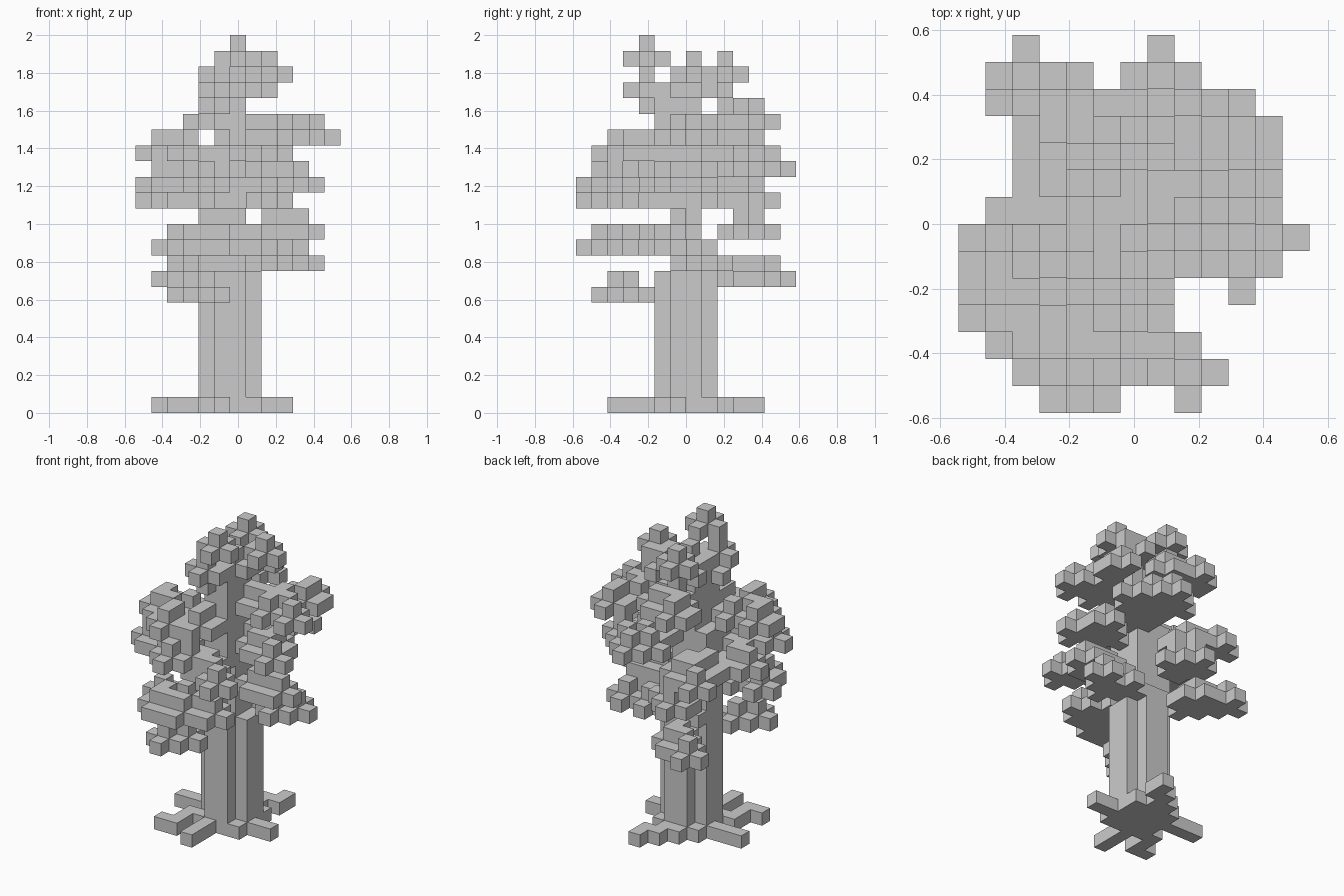
import bpy
import bmesh
from mathutils import Vector

cube = bpy.data.objects.get("Cube")
if cube:
    bpy.data.objects.remove(cube, do_unlink=True)

UNIT = 2 / 24                       # edge length of one block
ORIGIN = Vector((-6.5, -7, 0))      # corner of the block grid

grey = bpy.data.materials.new("plain grey")
grey.use_nodes = True
colour = (0.6, 0.6, 0.6, 1)
grey.diffuse_color = colour
grey.node_tree.nodes["Principled BSDF"].inputs["Base Color"].default_value = colour


def box(x0, x1, y0, y1, z0, z1):
    """All cells of an inclusive block range."""
    return {(x, y, z) for x in range(x0, x1 + 1)
            for y in range(y0, y1 + 1) for z in range(z0, z1 + 1)}


def tuft(z, x, y):
    """Cross of five blocks with one block on top."""
    return (box(x - 1, x + 1, y, y, z, z) | box(x, x, y - 1, y + 1, z, z)
            | {(x, y, z + 1)})


def bough(z, *tips):
    """Spray of tufts growing on one level."""
    cells = set()
    for x, y in tips:
        cells |= tuft(z, x, y)
    return cells


def root(*points):
    """Run of ground blocks through the given cells."""
    cells = set()
    for (ax, ay), (bx, by) in zip(points, points[1:]):
        cells |= box(min(ax, bx), max(ax, bx), min(ay, by), max(ay, by), 0, 0)
    return cells


def build(name, cells, solid):
    """Skin the cells, leaving out faces hidden by neighbouring blocks."""
    bm = bmesh.new()
    for cell in sorted(cells):
        centre = Vector(cell) + Vector((0.5, 0.5, 0.5))
        for axis in range(3):
            for sign in (-1, 1):
                n = Vector((0, 0, 0))
                n[axis] = sign
                if tuple(int(a + b) for a, b in zip(cell, n)) in solid:
                    continue
                u = Vector((0, 0, 0))
                u[(axis + 1) % 3] = 0.5
                v = n.cross(u)
                corners = (-u - v, u - v, u + v, v - u)
                bm.faces.new([bm.verts.new((centre + n / 2 + c + ORIGIN) * UNIT)
                              for c in corners])
    bmesh.ops.remove_doubles(bm, verts=bm.verts, dist=UNIT / 100)
    mesh = bpy.data.meshes.new(name)
    bm.to_mesh(mesh)
    bm.free()
    mesh.materials.append(grey)
    obj = bpy.data.objects.new(name, mesh)
    bpy.context.collection.objects.link(obj)


# Trunk: thick notched column, then a stem that thins upward
trunk = box(4, 7, 6, 7, 0, 8) | box(5, 6, 5, 8, 0, 8)
trunk |= box(4, 6, 6, 8, 9, 9) | box(4, 6, 6, 7, 10, 12)
trunk |= box(4, 6, 5, 7, 13, 15) | box(5, 6, 5, 7, 16, 20)

# Roots spreading over the ground
roots = box(4, 7, 5, 8, 0, 0)
roots |= root((5, 5), (5, 2))
roots |= root((4, 5), (3, 5), (3, 3), (2, 3))
roots |= root((7, 6), (9, 6))
roots |= root((7, 11), (7, 10), (6, 10), (6, 9), (5, 9))
roots |= root((4, 7), (1, 7))
roots -= trunk

# Lower boughs, spiralling up the trunk
lower = bough(7, (3, 2), (4, 3))
lower |= bough(8, (2, 12), (3, 11), (4, 11), (4, 10))
lower |= bough(9, (10, 8), (9, 7), (8, 8))
lower |= bough(10, (2, 3), (3, 1), (4, 1), (5, 1), (3, 2), (6, 2), (7, 2),
               (4, 3), (5, 4))
lower |= bough(11, (10, 6), (9, 6), (8, 6))
lower |= bough(11, (4, 11), (5, 10), (4, 10))

# Middle boughs
middle = bough(13, (1, 6), (2, 6), (2, 5), (3, 5))
middle |= bough(13, (2, 11), (3, 10), (4, 10), (3, 9), (3, 8), (4, 9))
middle |= bough(13, (8, 1), (7, 2), (6, 3), (5, 3))
middle |= bough(14, (10, 5), (9, 6), (8, 6), (9, 7))
middle |= bough(14, (1, 3), (2, 3), (3, 2), (4, 1), (5, 2), (4, 3), (3, 4))

# Upper boughs
upper = bough(15, (7, 12), (8, 11), (6, 11), (9, 10), (7, 10), (7, 9), (7, 8))
upper |= bough(16, (1, 5), (1, 4), (2, 4), (3, 3), (3, 2), (3, 5), (5, 3), (5, 4))
upper |= bough(17, (11, 6), (10, 7), (9, 6), (9, 7), (8, 7), (7, 7),
               (10, 10), (10, 9), (9, 8))
upper |= bough(18, (4, 11), (4, 10), (5, 10), (5, 9), (6, 10))

# Small tufts at the crown
crown = set()
for t in ((19, 5, 5), (20, 5, 4), (20, 7, 8), (20, 6, 6), (20, 5, 8),
          (21, 8, 7), (21, 5, 9), (22, 6, 4)):
    crown |= tuft(*t)

# Skin each part, giving every shared cell to one part only
parts = (("trunk", trunk), ("roots", roots), ("lower_boughs", lower),
         ("middle_boughs", middle), ("upper_boughs", upper), ("crown", crown))
everything = set().union(*(cells for _, cells in parts))
used = set()
for part, cells in parts:
    build(part, cells - used, everything)
    used |= cells
